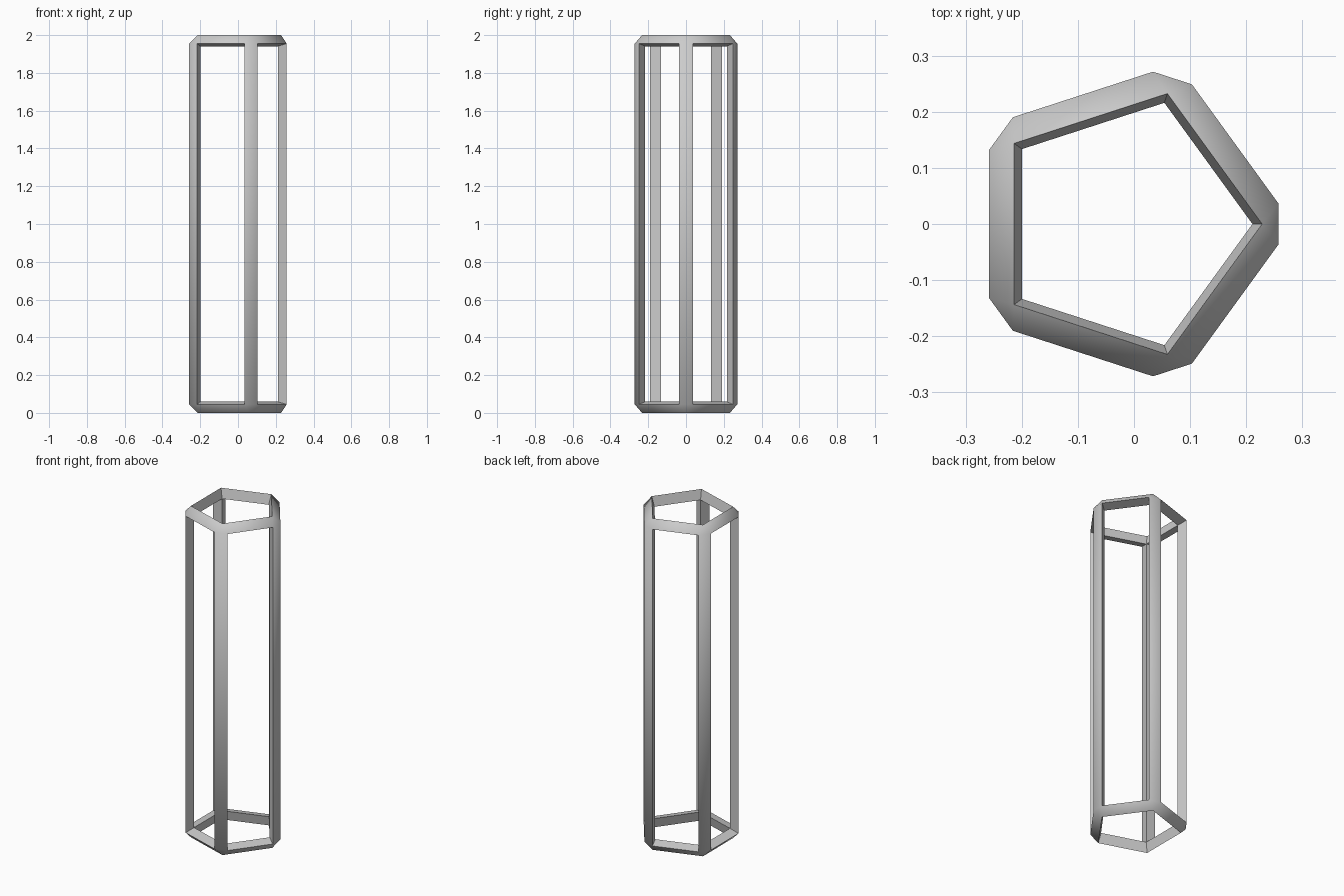
import bpy, bmesh, math

if "Cube" in bpy.data.objects:
    bpy.data.objects.remove(bpy.data.objects["Cube"])

N, R, H = 5, 0.30, 2.0      # sides, sharp corner radius, height
T, D = 0.045, 0.059         # strut inset on the faces, inward depth
SHIFT = -0.016              # centres the odd-sided outline on x
half = math.pi * (0.5 - 1 / N)
w = T * math.sin(half)      # half width of a post's outer face
r = R - T * math.cos(half)  # radius of that outer face

bm = bmesh.new()


def vert(i, radial, tangent, z):
    a = 2 * math.pi * i / N
    return bm.verts.new((radial * math.cos(a) - tangent * math.sin(a) + SHIFT,
                         radial * math.sin(a) + tangent * math.cos(a), z))


def corner(i, top):
    z = lambda d: H - d if top else d
    return {"cap": vert(i, R - T / math.sin(half), 0, z(0)),
            "a": vert(i, r, -w, z(T)),
            "b": vert(i, r, w, z(T)),
            "in": vert(i, R - D / math.sin(half), 0, z(D))}


rings = [[corner(i, top) for i in range(N)] for top in (False, True)]

# Horizontal pentagon rims with triangular section and bevelled corners
for ring in rings:
    for i in range(N):
        p, q = ring[i], ring[(i + 1) % N]
        bm.faces.new((p["cap"], p["a"], p["b"]))
        bm.faces.new((p["b"], q["a"], q["cap"], p["cap"]))
        bm.faces.new((p["cap"], q["cap"], q["in"], p["in"]))
        bm.faces.new((p["b"], p["in"], q["in"], q["a"]))

# Upright posts joining the rims
for lo, hi in zip(*rings):
    for s, t in (("a", "b"), ("b", "in"), ("in", "a")):
        bm.faces.new((lo[s], lo[t], hi[t], hi[s]))

bmesh.ops.recalc_face_normals(bm, faces=bm.faces)
mesh = bpy.data.meshes.new("pentagonal_frame")
bm.to_mesh(mesh)
bm.free()
frame = bpy.data.objects.new("pentagonal_frame", mesh)
bpy.context.collection.objects.link(frame)
bpy.context.view_layer.objects.active = frame
frame.select_set(True)
bpy.ops.object.shade_smooth_by_angle(angle=math.radians(40))
